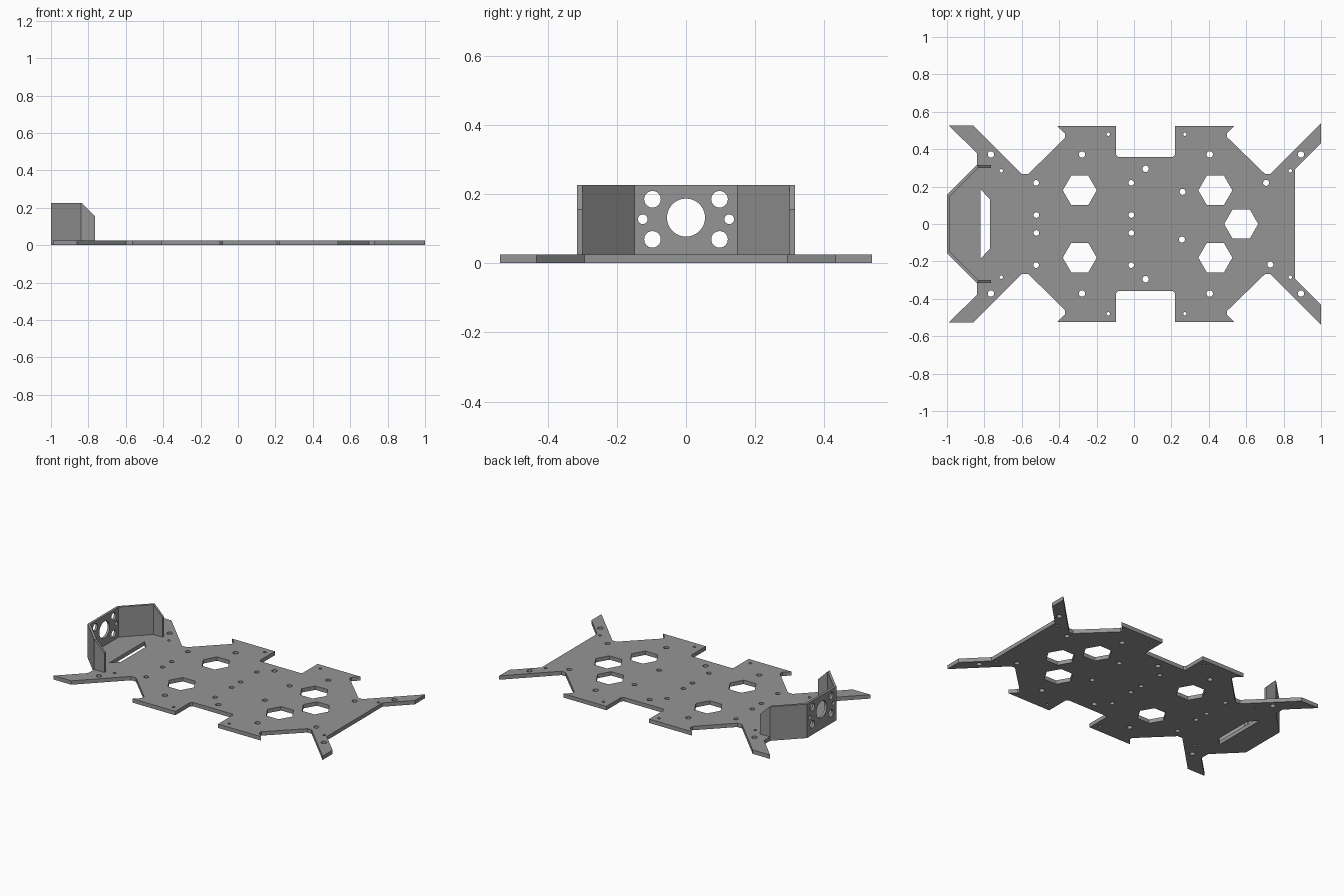
import bpy
import math
from mathutils import Matrix

cube = bpy.data.objects.get("Cube")
if cube:
    bpy.data.objects.remove(cube, do_unlink=True)

grey = bpy.data.materials.new("matte grey")
grey.use_nodes = True
COLOUR = (0.3, 0.3, 0.3, 1)
grey.diffuse_color = COLOUR
grey.node_tree.nodes["Principled BSDF"].inputs["Base Color"].default_value = COLOUR

THICK = 0.026   # base plate
WALL = 0.016    # bracket sheet
TOP = 0.226     # bracket top


def ring(x, y, r, n=24):
    return [(x + r * math.cos(math.tau * i / n), y + r * math.sin(math.tau * i / n))
            for i in range(n)]


def mirrored(half):
    """Close a half outline by reflecting it in the x axis."""
    return half + [(x, -y) for x, y in reversed(half)]


def slab(name, loops, low, high, matrix=Matrix()):
    """Extrude closed loops (inner loops become holes) from low to high."""
    curve = bpy.data.curves.new(name, "CURVE")
    curve.dimensions = "2D"
    curve.fill_mode = "BOTH"
    curve.extrude = (high - low) / 2
    for loop in loops:
        spline = curve.splines.new("POLY")
        spline.points.add(len(loop) - 1)
        for point, (x, y) in zip(spline.points, loop):
            point.co = (x, y, 0, 1)
        spline.use_cyclic_u = True
    temp = bpy.data.objects.new(name + " curve", curve)
    bpy.context.collection.objects.link(temp)
    graph = bpy.context.evaluated_depsgraph_get()
    mesh = bpy.data.meshes.new_from_object(temp.evaluated_get(graph))
    bpy.data.objects.remove(temp)
    mesh.transform(matrix @ Matrix.Translation((0, 0, (low + high) / 2)))
    mesh.materials.clear()
    mesh.materials.append(grey)
    obj = bpy.data.objects.new(name, mesh)
    bpy.context.collection.objects.link(obj)
    # weld caps to sides so the slab is a closed solid
    weld(mesh)
    return obj


def weld(mesh):
    import bmesh
    bm = bmesh.new()
    bm.from_mesh(mesh)
    bmesh.ops.remove_doubles(bm, verts=bm.verts, dist=0.0001)
    bmesh.ops.recalc_face_normals(bm, faces=bm.faces)
    for face in bm.faces:
        face.smooth = False
    bm.to_mesh(mesh)
    bm.free()


def cut(target, cutter):
    cutter.hide_render = True
    mod = target.modifiers.new("cut", "BOOLEAN")
    mod.operation = "DIFFERENCE"
    mod.solver = "EXACT"
    mod.object = cutter
    graph = bpy.context.evaluated_depsgraph_get()
    mesh = bpy.data.meshes.new_from_object(target.evaluated_get(graph))
    target.modifiers.clear()
    target.data = mesh
    bpy.data.objects.remove(cutter)


# Base plate outline, from the bracket end to the other end
half_outline = [
    (-1, 0.155), (-0.84, 0.315), (-0.84, 0.378), (-0.99, 0.527), (-0.86, 0.527),
    (-0.6, 0.267), (-0.565, 0.267), (-0.37, 0.46), (-0.37, 0.485), (-0.41, 0.524),
    (-0.095, 0.524), (-0.095, 0.37), (-0.083, 0.358), (0.208, 0.358), (0.22, 0.37),
    (0.22, 0.524), (0.535, 0.524), (0.497, 0.485), (0.497, 0.465), (0.7, 0.268),
    (0.73, 0.268), (1, 0.538), (1, 0.433), (0.86, 0.293)]
slot = mirrored([(-0.82, 0.185), (-0.77, 0.132)])

# Screw holes: mirrored large, medium and small, then single ones
large = [(-0.765, 0.372), (-0.278, 0.372), (0.062, 0.295), (0.405, 0.372), (0.893, 0.372)]
medium = [(-0.523, 0.22), (-0.522, 0.048), (-0.015, 0.22), (-0.014, 0.048)]
small = [(-0.71, 0.285), (-0.138, 0.48), (0.272, 0.48), (0.835, 0.285)]
single = [(0.26, 0.172), (0.256, -0.083), (0.706, 0.22), (0.729, -0.217)]
holes = [ring(x, y, 0.016) for x, y in single]
for spots, radius in ((large, 0.017), (medium, 0.015), (small, 0.009)):
    for x, y in spots:
        holes += [ring(x, s * y, radius) for s in (1, -1)]

# Hexagonal openings
hexes = [ring(x, y, 0.091, 6) for x in (-0.29, 0.435) for y in (0.18, -0.18)]
hexes.append(ring(0.573, 0, 0.091, 6))

slab("base_plate", [mirrored(half_outline), slot] + holes + hexes, 0, THICK)

# Folded sensor bracket: front wall, two slanted walls and two end tabs
mitre = WALL * math.tan(math.pi / 8)
outer = [(-0.765, 0.315), (-0.84, 0.315), (-1, 0.155)]
inner = [(-1 + WALL, 0.155 - mitre), (-0.84 + mitre, 0.315 - WALL), (-0.765, 0.315 - WALL)]
band = (outer + [(x, -y) for x, y in reversed(outer)]
        + [(x, -y) for x, y in reversed(inner)][::-1][::-1]) 
band = outer + [(x, -y) for x, y in reversed(outer)] + [(x, -y) for x, y in reversed(inner)] + inner
bracket = slab("sensor_bracket", [band], THICK, TOP)

# Round openings in the bracket wall (local x, y, z become y, z, x)
to_wall = Matrix(((0, 0, 1, 0), (1, 0, 0, 0), (0, 1, 0, 0), (0, 0, 0, 1)))
openings = [ring(0, 0.132, 0.055, 40)]
for s in (1, -1):
    openings += [ring(s * 0.097, 0.185, 0.024), ring(s * 0.097, 0.069, 0.024),
                 ring(s * 0.125, 0.127, 0.014)]
cut(bracket, slab("opening_cutter", openings, -1.05, -0.95, to_wall))

# Chamfered top corner of the end tabs (local x, y, z become x, z, -y)
to_side = Matrix.Rotation(math.pi / 2, 4, "X")
corner = [(-0.835, TOP), (-0.765, 0.156), (-0.7, 0.156), (-0.7, 0.3), (-0.835, 0.3)]
cut(bracket, slab("corner_cutter", [corner], -0.4, 0.4, to_side))
